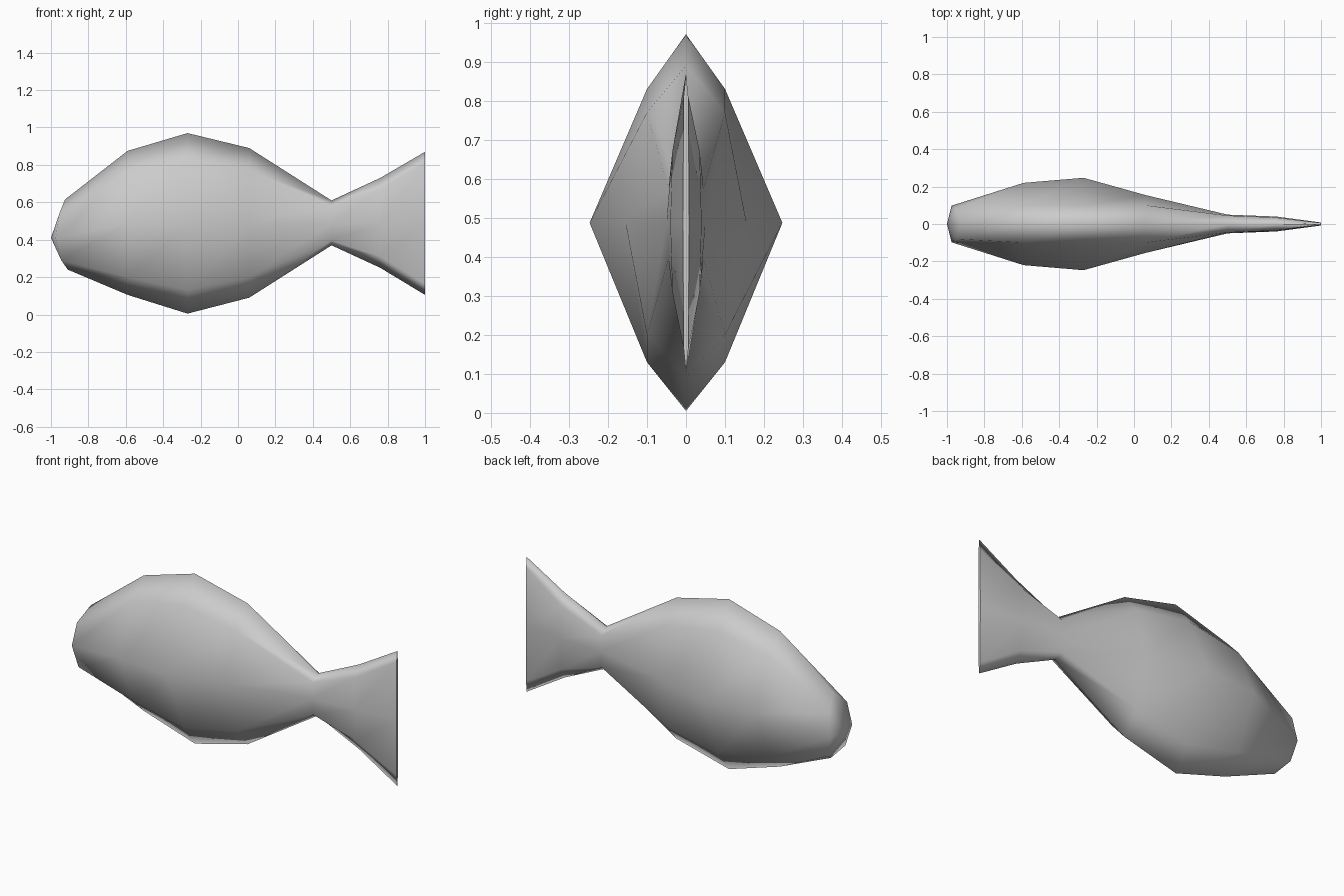
import bpy
import bmesh

cube = bpy.data.objects.get("Cube")
if cube:
    bpy.data.objects.remove(cube)

# Single plain grey skin
skin = bpy.data.materials.new("plain_grey")
skin.use_nodes = True
grey = (0.6, 0.6, 0.6, 1)
skin.diffuse_color = grey
skin.node_tree.nodes["Principled BSDF"].inputs["Base Color"].default_value = grey

# Eight-sided cross-sections, nose to tail:
# x, top, upper shoulder, lower shoulder, bottom, shoulder half width, side half width
SECTIONS = [
    (-0.59, 0.875, 0.77, 0.20, 0.105, 0.10, 0.22),
    (-0.27, 0.97, 0.83, 0.13, 0.005, 0.10, 0.247),
    (0.06, 0.89, 0.77, 0.20, 0.09, 0.10, 0.155),
    (0.50, 0.61, 0.575, 0.395, 0.37, 0.045, 0.05),
    (0.76, 0.73, 0.67, 0.31, 0.25, 0.035, 0.04),
    (1.00, 0.87, 0.81, 0.165, 0.105, 0.006, 0.008),
]


def ring(bm, top, upper, side, lower, bottom):
    """Mirror five (x, y, z) points across y = 0 into a closed ring."""
    half = [top, upper, side, lower, bottom]
    mirrored = [(x, -y, z) for x, y, z in reversed(half[1:4])]
    return [bm.verts.new(p) for p in half + mirrored]


bm = bmesh.new()
# Slanted ring around the snout
rings = [ring(bm, (-0.925, 0, 0.615), (-0.955, 0.08, 0.54), (-0.975, 0.098, 0.41),
              (-0.945, 0.08, 0.29), (-0.91, 0, 0.24))]
for x, top, upper, lower, bottom, shoulder, side in SECTIONS:
    middle = 0.487
    rings.append(ring(bm, (x, 0, top), (x, shoulder, upper), (x, side, middle),
                      (x, shoulder, lower), (x, 0, bottom)))

# Skin between rings, pointed snout and flat tail end
for a, b in zip(rings, rings[1:]):
    for i in range(8):
        j = (i + 1) % 8
        bm.faces.new((a[i], a[j], b[j], b[i]))
tip = bm.verts.new((-1, 0, 0.41))
for i in range(8):
    bm.faces.new((tip, rings[0][(i + 1) % 8], rings[0][i]))
tail_end = bm.faces.new(rings[-1])
bmesh.ops.recalc_face_normals(bm, faces=bm.faces)

# Smooth shading with a crisp tail end
for face in bm.faces:
    face.smooth = True
for edge in tail_end.edges:
    edge.smooth = False

mesh = bpy.data.meshes.new("fish_body")
bm.to_mesh(mesh)
bm.free()
mesh.materials.append(skin)
fish = bpy.data.objects.new("fish_body", mesh)
bpy.context.scene.collection.objects.link(fish)
